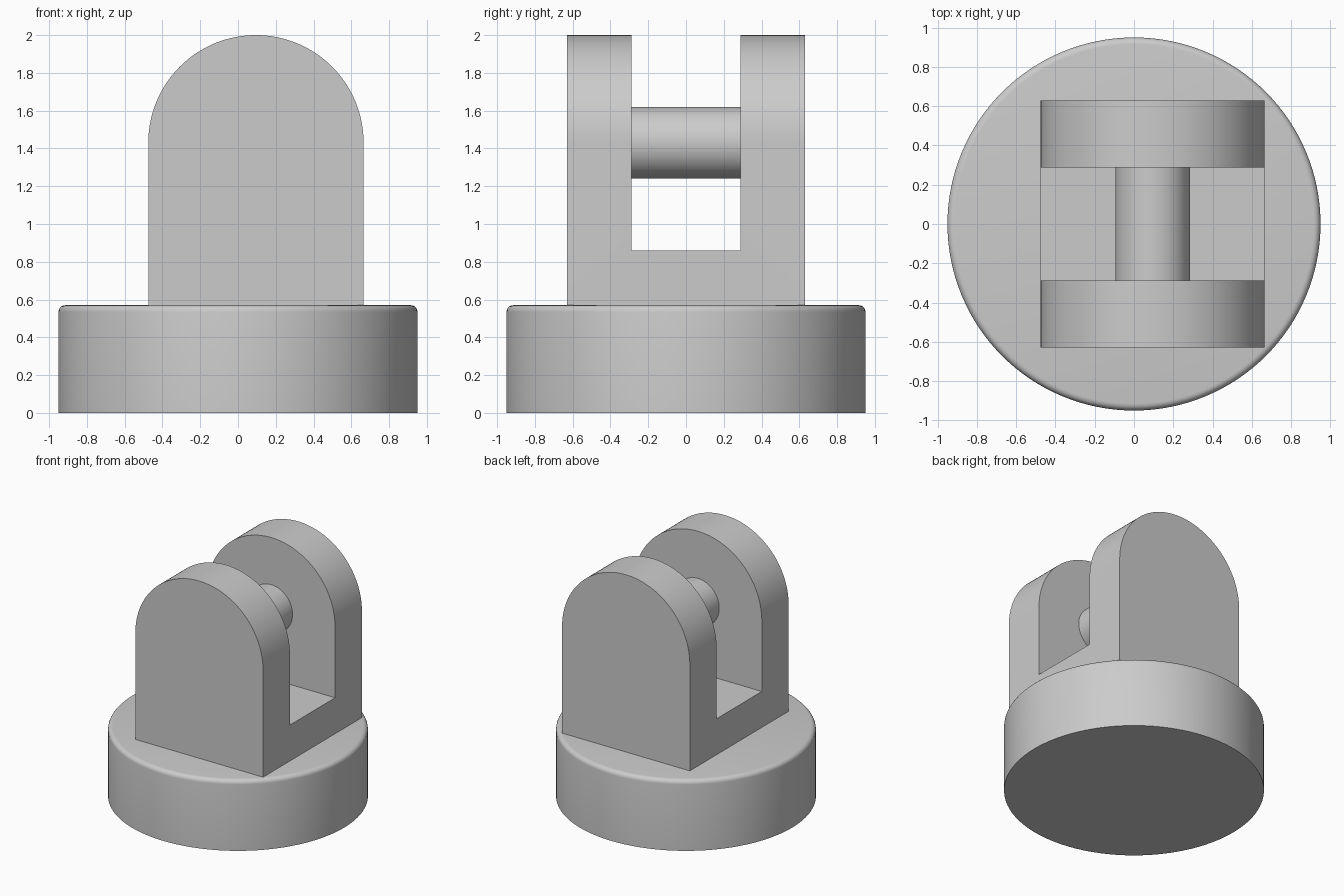
import bpy
import bmesh
from math import cos, sin, pi, radians
from mathutils import Matrix

if "Cube" in bpy.data.objects:
    bpy.data.objects.remove(bpy.data.objects["Cube"], do_unlink=True)

BASE_R, BASE_H, EDGE = 0.95, 0.57, 0.035
EYE_X, EYE_Z = 0.095, 1.43          # axis shared by the pin and the rounded tops
ARCH_R, PIN_R = 0.57, 0.19
HALF_DEPTH, HALF_GAP, FLOOR_Z = 0.63, 0.288, 0.86

grey = bpy.data.materials.new("plain grey")
grey.use_nodes = True
GREY = (0.6, 0.6, 0.6, 1)
grey.diffuse_color = GREY
grey.node_tree.nodes["Principled BSDF"].inputs["Base Color"].default_value = GREY


def make(name, bm):
    """Turn a bmesh into a named object with the shared material."""
    bmesh.ops.recalc_face_normals(bm, faces=bm.faces)
    mesh = bpy.data.meshes.new(name)
    bm.to_mesh(mesh)
    bm.free()
    mesh.materials.append(grey)
    ob = bpy.data.objects.new(name, mesh)
    bpy.context.collection.objects.link(ob)
    return ob


def activate(ob):
    bpy.ops.object.select_all(action='DESELECT')
    ob.select_set(True)
    bpy.context.view_layer.objects.active = ob


def smooth(ob):
    activate(ob)
    bpy.ops.object.shade_smooth_by_angle(angle=radians(35))


# Round base with a softened upper rim
bm = bmesh.new()
bmesh.ops.create_cone(bm, cap_ends=True, segments=128, radius1=BASE_R, radius2=BASE_R,
                      depth=BASE_H, matrix=Matrix.Translation((0, 0, BASE_H / 2)))
rim = [e for e in bm.edges if all(v.co.z > BASE_H / 2 for v in e.verts)]
bmesh.ops.bevel(bm, geom=rim, offset=EDGE, segments=5, profile=0.5, affect='EDGES')
smooth(make("round_base", bm))

# Yoke: an arched slab extruded front to back
bm = bmesh.new()
steps = 64
outline = [(EYE_X + ARCH_R * cos(pi * i / steps), EYE_Z + ARCH_R * sin(pi * i / steps))
           for i in range(steps + 1)]
outline += [(EYE_X - ARCH_R, BASE_H - 0.02), (EYE_X + ARCH_R, BASE_H - 0.02)]
face = bm.faces.new([bm.verts.new((x, -HALF_DEPTH, z)) for x, z in outline])
grown = bmesh.ops.extrude_face_region(bm, geom=[face])["geom"]
bmesh.ops.translate(bm, vec=(0, 2 * HALF_DEPTH, 0),
                    verts=[g for g in grown if isinstance(g, bmesh.types.BMVert)])
yoke = make("yoke", bm)

# Slot between the two lugs
bm = bmesh.new()
bmesh.ops.create_cube(bm, size=1, matrix=Matrix.Translation((EYE_X, 0, FLOOR_Z + 1))
                      @ Matrix.Diagonal((2, 2 * HALF_GAP, 2, 1)))
cutter = make("slot_cutter", bm)
cutter.hide_render = True
cut = yoke.modifiers.new("slot", 'BOOLEAN')
cut.operation = 'DIFFERENCE'
cut.solver = 'EXACT'
cut.object = cutter
activate(yoke)
bpy.ops.object.modifier_apply(modifier=cut.name)
bpy.data.objects.remove(cutter, do_unlink=True)
smooth(yoke)

# Pin spanning the slot
bm = bmesh.new()
bmesh.ops.create_cone(bm, cap_ends=True, segments=64, radius1=PIN_R, radius2=PIN_R,
                      depth=2 * HALF_GAP + 0.04,
                      matrix=Matrix.Translation((EYE_X, 0, EYE_Z)) @ Matrix.Rotation(pi / 2, 4, 'X'))
smooth(make("cross_pin", bm))
